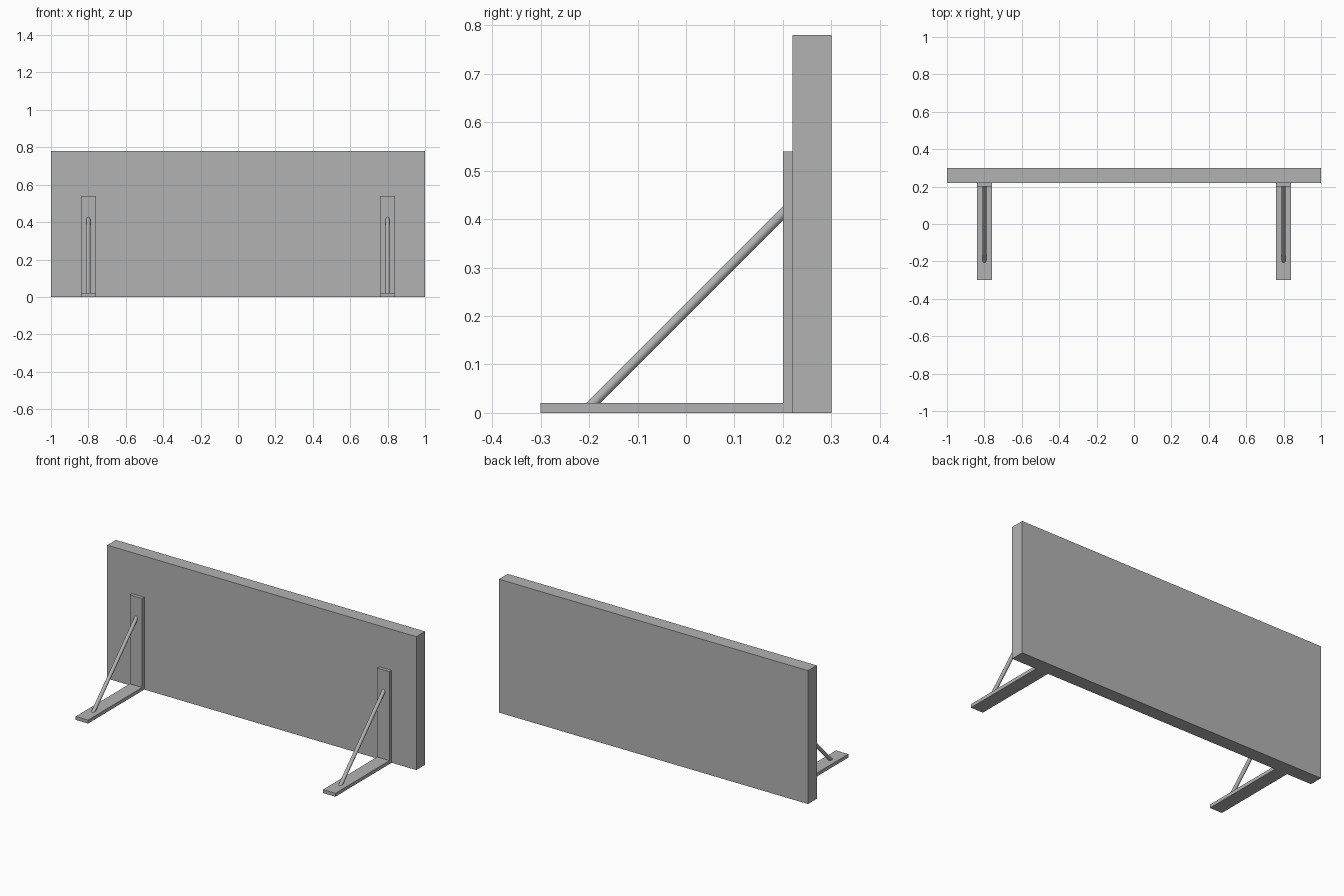
import bpy
import math
from mathutils import Vector

if "Cube" in bpy.data.objects:
    bpy.data.objects.remove(bpy.data.objects["Cube"], do_unlink=True)

grey = bpy.data.materials.new("plain grey")
grey.use_nodes = True
colour = (0.45, 0.45, 0.45, 1)
grey.diffuse_color = colour
grey.node_tree.nodes["Principled BSDF"].inputs["Base Color"].default_value = colour


def box(name, low, high):
    """Box between two opposite corners."""
    low, high = Vector(low), Vector(high)
    bpy.ops.mesh.primitive_cube_add(size=1, location=(low + high) / 2)
    obj = bpy.context.object
    obj.name = name
    obj.scale = high - low
    bpy.ops.object.transform_apply(location=False, rotation=False, scale=True)
    obj.data.materials.append(grey)


def rod(name, start, end, radius):
    """Round rod between two points."""
    start, end = Vector(start), Vector(end)
    axis = end - start
    bpy.ops.mesh.primitive_cylinder_add(
        vertices=32, radius=radius, depth=axis.length, location=(start + end) / 2,
        rotation=axis.to_track_quat("Z", "Y").to_euler())
    obj = bpy.context.object
    obj.name = name
    obj.data.materials.append(grey)
    bpy.ops.object.shade_smooth_by_angle(angle=math.radians(40))


# Upright panel
box("panel", (-1, 0.22, 0), (1, 0.3, 0.78))

# Support brackets: foot, mounting plate and diagonal brace
for side, x in (("right", -0.8), ("left", 0.8)):
    x0, x1 = x - 0.04, x + 0.04
    box(side + "_foot", (x0, -0.3, 0), (x1, 0.2, 0.02))
    box(side + "_mounting_plate", (x0, 0.2, 0), (x1, 0.22, 0.54))
    rod(side + "_brace", (x, -0.202, 0.01), (x, 0.21, 0.422), 0.0105)
